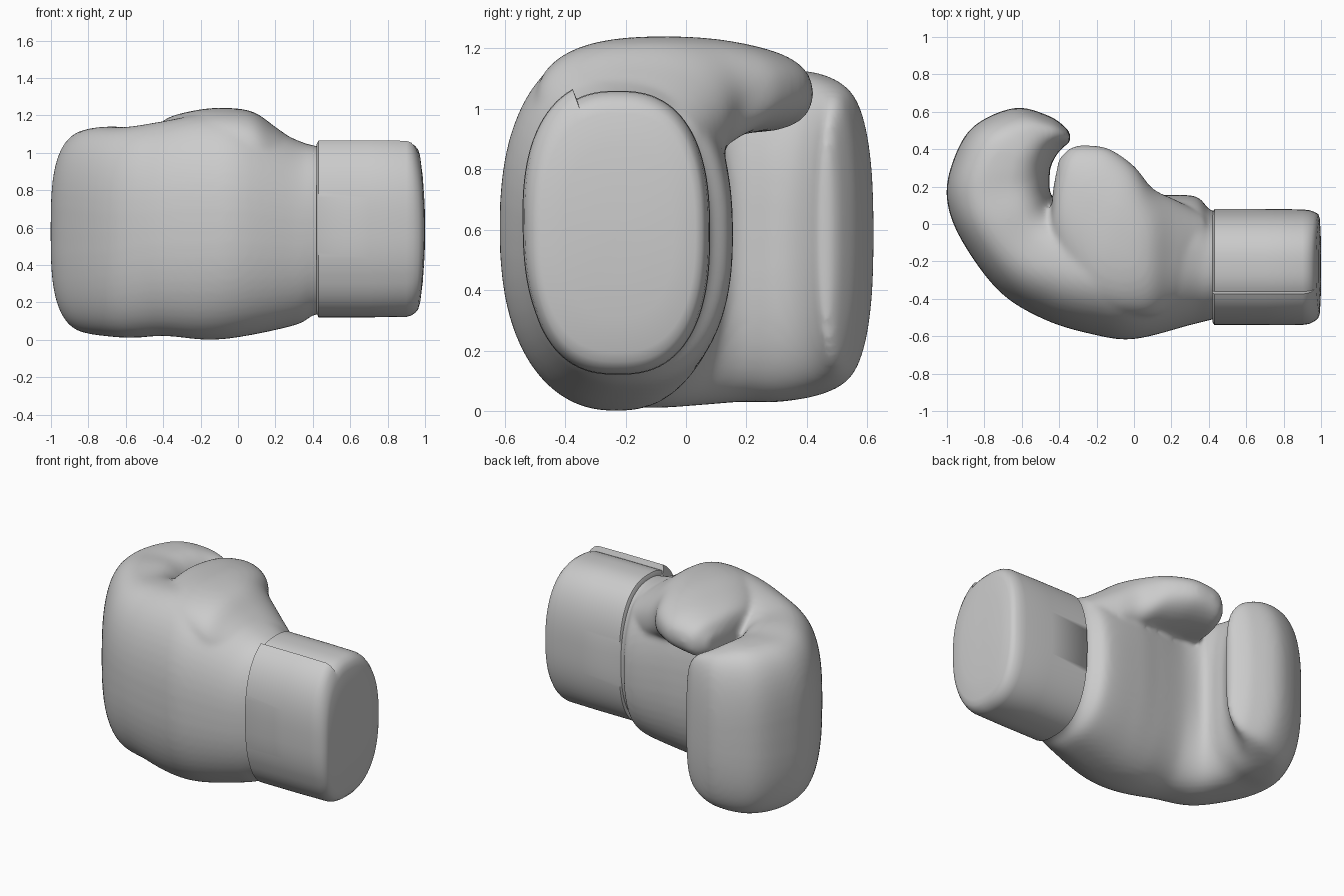
import bpy, bmesh
from math import cos, sin, pi, copysign

if "Cube" in bpy.data.objects:
    bpy.data.objects.remove(bpy.data.objects["Cube"])


def sc(v, n):
    return copysign(abs(v) ** (2 / n), v)


def catmull(rows, steps):
    # smooth in-between sections through the given ones
    out = []
    for i in range(len(rows) - 1):
        p0, p1, p2 = rows[max(i - 1, 0)], rows[i], rows[i + 1]
        p3 = rows[min(i + 2, len(rows) - 1)]
        for s in range(steps):
            t = s / steps
            out.append([0.5 * (2 * b + (c - a) * t + (2 * a - 5 * b + 4 * c - d) * t * t
                               + (3 * b - a - 3 * c + d) * t ** 3)
                        for a, b, c, d in zip(p0, p1, p2, p3)])
    return out + [rows[-1]]


def skin(bm, rings):
    loops = [[bm.verts.new(p) for p in r] for r in rings]
    n = len(loops[0])
    for a, b in zip(loops, loops[1:]):
        for j in range(n):
            bm.faces.new((a[j], a[(j + 1) % n], b[(j + 1) % n], b[j]))
    bm.faces.new(loops[0][::-1])
    bm.faces.new(loops[-1])


def make(name, bm):
    bmesh.ops.recalc_face_normals(bm, faces=bm.faces)
    me = bpy.data.meshes.new(name)
    bm.to_mesh(me)
    bm.free()
    ob = bpy.data.objects.new(name, me)
    bpy.context.collection.objects.link(ob)
    bpy.context.view_layer.objects.active = ob
    for o in bpy.context.selected_objects:
        o.select_set(False)
    ob.select_set(True)
    return ob


def upright_loft(bm, rows, count=56):
    # each row: outer x, y, inner x, y, lowest z, highest z; squarer at the knuckles
    rings = []
    for ax, ay, bx, by, lo, hi in catmull(rows, 6):
        n = 2.35 + 1.4 * max(0, -0.5 - ax)
        ring = []
        for k in range(count):
            t = 2 * pi * k / count
            u, v = sc(cos(t), n), sc(sin(t), n)
            ring.append(((ax + bx) / 2 + (bx - ax) / 2 * u,
                         (ay + by) / 2 + (by - ay) / 2 * u,
                         (lo + hi) / 2 + (hi - lo) / 2 * v))
        rings.append(ring)
    skin(bm, rings)


# padded hand: curled mitten plus thumb, fused into one skin
hand = [
    (0.46, -0.50, 0.46, 0.06, 0.14, 1.03),
    (0.40, -0.515, 0.40, 0.08, 0.13, 1.04),
    (0.30, -0.54, 0.32, 0.15, 0.08, 1.07),
    (0.00, -0.615, 0.08, 0.15, 0.02, 1.19),
    (-0.22, -0.59, -0.10, 0.13, 0.00, 1.21),
    (-0.48, -0.51, -0.30, 0.11, 0.02, 1.17),
    (-0.72, -0.36, -0.42, 0.13, 0.01, 1.14),
    (-0.92, -0.09, -0.45, 0.18, 0.02, 1.14),
    (-1.00, 0.13, -0.45, 0.23, 0.03, 1.13),
    (-0.97, 0.33, -0.45, 0.28, 0.03, 1.13),
    (-0.86, 0.52, -0.44, 0.32, 0.05, 1.12),
    (-0.64, 0.62, -0.42, 0.36, 0.09, 1.08),
    (-0.46, 0.58, -0.38, 0.41, 0.15, 1.03),
    (-0.37, 0.52, -0.35, 0.43, 0.23, 0.95),
    (-0.34, 0.48, -0.34, 0.45, 0.33, 0.85),
]
thumb = [
    (0.38, -0.35, 0.38, 0.05, 0.70, 1.01),
    (0.20, -0.46, 0.22, 0.13, 0.74, 1.13),
    (0.05, -0.50, 0.10, 0.19, 0.80, 1.22),
    (-0.20, -0.44, 0.00, 0.31, 0.88, 1.24),
    (-0.36, -0.26, -0.13, 0.40, 0.91, 1.22),
    (-0.44, -0.08, -0.24, 0.42, 0.92, 1.19),
    (-0.44, 0.09, -0.33, 0.41, 0.93, 1.15),
    (-0.43, 0.20, -0.40, 0.35, 0.98, 1.08),
]
bm = bmesh.new()
upright_loft(bm, hand)
upright_loft(bm, thumb)
glove = make("padded_hand", bm)
rm = glove.modifiers.new("fuse", 'REMESH')
rm.mode = 'VOXEL'
rm.voxel_size = 0.015
rm.use_smooth_shade = True
sm = glove.modifiers.new("soften", 'SMOOTH')
sm.factor = 0.5
sm.iterations = 10

# wrist cuff: wrapped strap whose free end stands proud along the top front,
# closed by a softly bowed end face
COUNT, START = 96, 0.62 * pi
profile = [(0.42, 0.95, 1), (0.43, 1.0, 1), (0.70, 1.0, 1), (0.90, 0.995, 1),
           (0.925, 0.98, 0.9), (0.945, 0.95, 0.5), (0.958, 0.91, 0), (0.965, 0.84, 0),
           (0.97, 0.6, 0), (0.972, 0.3, 0), (0.972, 0.03, 0)]
rings = []
for x, s, strap in profile:
    ring = []
    for k in range(COUNT + 1):
        t = START + 2 * pi * k / COUNT
        lift = 0.035 * strap * max(0, 1 - k / 26)
        u, v = sc(cos(t), 2.5), sc(sin(t), 2.5)
        bow = 0.028 * (1 - (s * v) ** 2) * min(1, max(0, (x - 0.9) / 0.06))
        ring.append((x + bow, -0.225 + 0.305 * s * u + lift * cos(t),
                     0.59 + 0.47 * s * v + lift * sin(t)))
    rings.append(ring)
bm = bmesh.new()
skin(bm, rings)
bmesh.ops.remove_doubles(bm, verts=bm.verts, dist=0.0005)
make("wrist_cuff", bm)
bpy.ops.object.shade_smooth_by_angle(angle=1.0)
